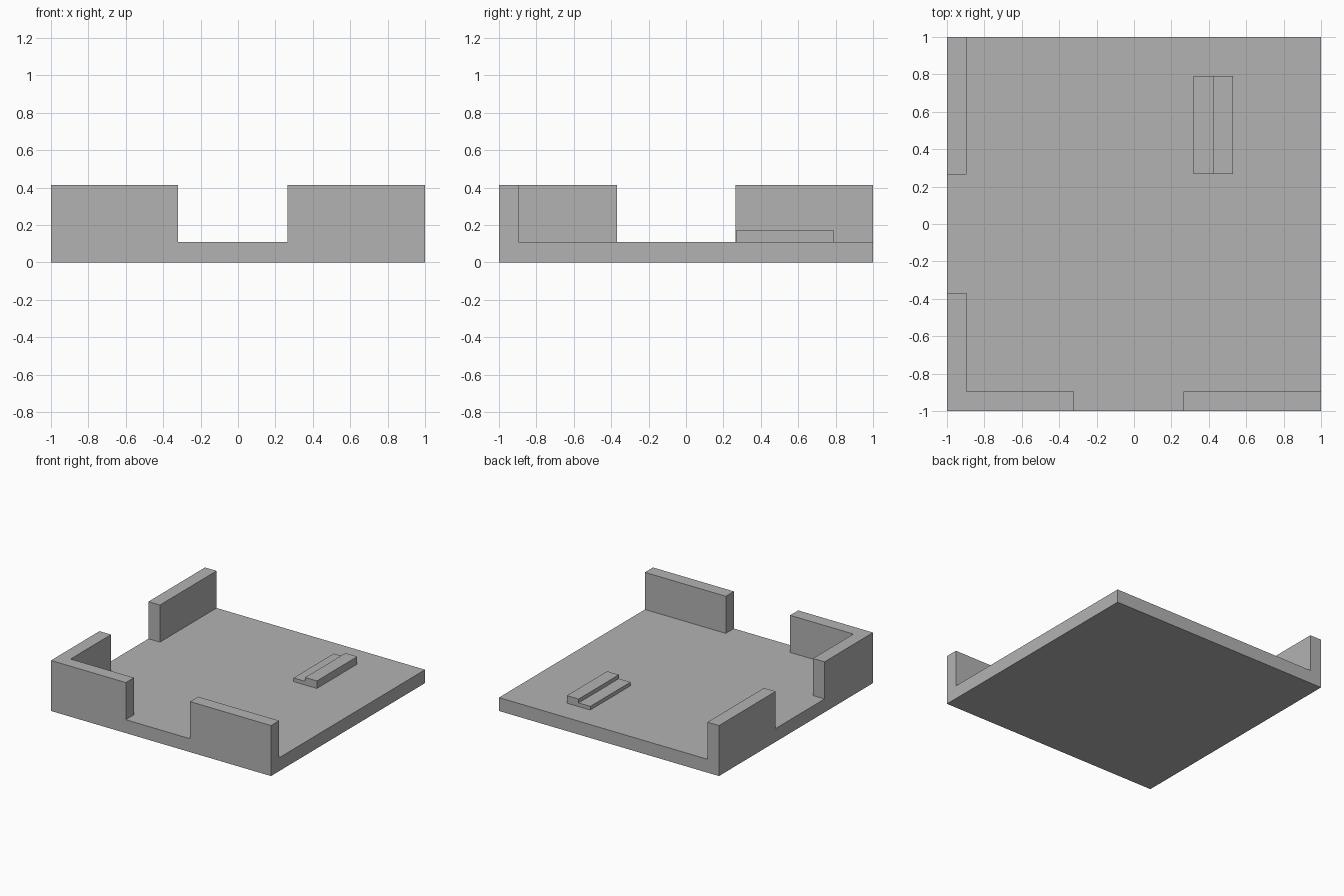
import bpy
import bmesh

cube = bpy.data.objects.get("Cube")
if cube:
    bpy.data.objects.remove(cube, do_unlink=True)

COLOUR = (0.45, 0.45, 0.45, 1)
grey = bpy.data.materials.new("plain grey")
grey.use_nodes = True
grey.diffuse_color = COLOUR
grey.node_tree.nodes["Principled BSDF"].inputs["Base Color"].default_value = COLOUR

FLOOR, WALL_TOP = 0.11, 0.415
INNER = 0.895  # inner face of the walls


def prism(name, outline, bottom, top):
    """Extrude a flat outline straight up."""
    bm = bmesh.new()
    base = bm.faces.new([bm.verts.new((x, y, bottom)) for x, y in outline])
    grown = bmesh.ops.extrude_face_region(bm, geom=[base], use_keep_orig=True)
    verts = [v for v in grown["geom"] if isinstance(v, bmesh.types.BMVert)]
    bmesh.ops.translate(bm, verts=verts, vec=(0, 0, top - bottom))
    bmesh.ops.recalc_face_normals(bm, faces=bm.faces)
    mesh = bpy.data.meshes.new(name)
    bm.to_mesh(mesh)
    bm.free()
    mesh.materials.append(grey)
    obj = bpy.data.objects.new(name, mesh)
    bpy.context.collection.objects.link(obj)
    return obj


def block(name, x0, x1, y0, y1, bottom, top):
    return prism(name, [(x0, y0), (x1, y0), (x1, y1), (x0, y1)], bottom, top)


# Floor slab
block("floor_slab", -1, 1, -1, 1, 0, FLOOR)

# Walls: L-shaped corner, front left length and rear right length
prism("corner_wall",
      [(-1, -1), (-0.32, -1), (-0.32, -INNER), (-INNER, -INNER),
       (-INNER, -0.37), (-1, -0.37)], FLOOR, WALL_TOP)
block("front_wall", 0.265, 1, -1, -INNER, FLOOR, WALL_TOP)
block("side_wall", -1, -INNER, 0.265, 1, FLOOR, WALL_TOP)

# Two-level bench: low step and taller back
prism_profile = (("bench_step", 0.317, 0.423, 0.14), ("bench_back", 0.423, 0.53, 0.172))
for name, x0, x1, top in prism_profile:
    block(name, x0, x1, 0.267, 0.79, FLOOR, top)
